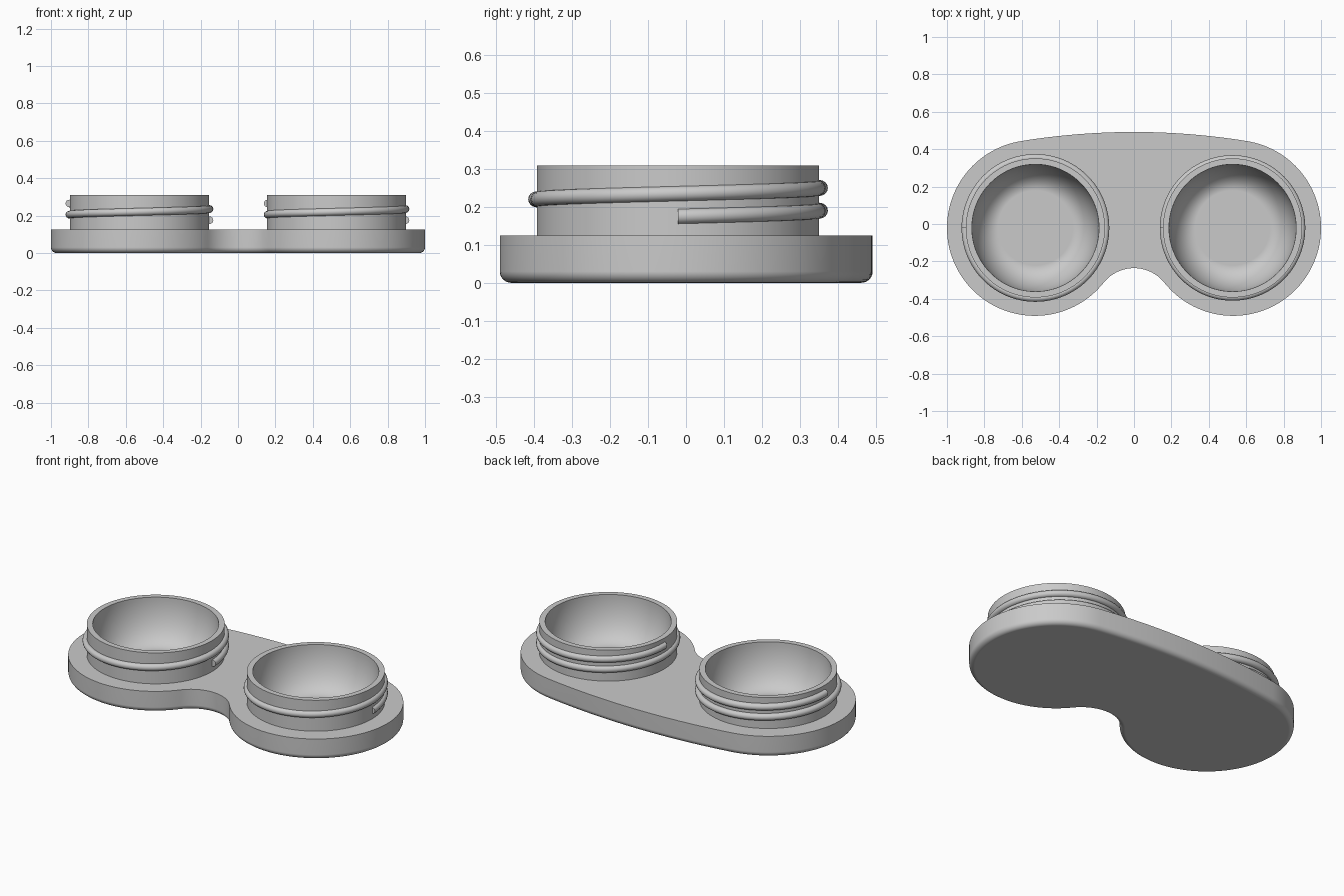
import bpy, bmesh
from math import sin, cos, pi, atan2
from mathutils import Vector

cube = bpy.data.objects.get("Cube")
if cube:
    bpy.data.objects.remove(cube)

GREY = (0.59, 0.59, 0.59, 1)
grey = bpy.data.materials.new("grey plastic")
grey.use_nodes = True
grey.diffuse_color = GREY
grey.node_tree.nodes["Principled BSDF"].inputs["Base Color"].default_value = GREY

LOBE_X, LOBE_Y, LOBE_R = 0.53, -0.021, 0.47
CUP_X, CUP_R, CUP_IN = 0.527, 0.372, 0.34
BASE_H, RIM_H = 0.125, 0.309
STEPS = 96


def arc(cx, cy, r, a0, a1, n):
    """Points along an arc, leaving out the last one."""
    return [(cx + r * cos(a0 + (a1 - a0) * i / n),
             cy + r * sin(a0 + (a1 - a0) * i / n)) for i in range(n)]


def loft(bm, rings):
    """Join consecutive closed rings of points with quads."""
    rows = [[bm.verts.new(p) for p in ring] for ring in rings]
    n = len(rows[0])
    for a, b in zip(rows, rows[1:]):
        for i in range(n):
            j = (i + 1) % n
            bm.faces.new((a[i], a[j], b[j], b[i]))
    return rows


def finish(name, bm):
    bmesh.ops.recalc_face_normals(bm, faces=bm.faces[:])
    mesh = bpy.data.meshes.new(name)
    bm.to_mesh(mesh)
    bm.free()
    mesh.materials.append(grey)
    obj = bpy.data.objects.new(name, mesh)
    bpy.context.collection.objects.link(obj)
    bpy.ops.object.select_all(action='DESELECT')
    obj.select_set(True)
    bpy.context.view_layer.objects.active = obj
    bpy.ops.object.shade_smooth_by_angle(angle=pi / 6)
    wn = obj.modifiers.new("Weighted normals", 'WEIGHTED_NORMAL')
    wn.keep_sharp = True


# Outline of tangent arcs: two lobes, shallow back bow, concave front notch
NOTCH_Y, NOTCH_R = -0.444, 0.208
BOW_Y, BOW_R = -3.268, 3.76
notch_a = atan2(LOBE_Y - NOTCH_Y, LOBE_X)
bow_a = atan2(LOBE_Y - BOW_Y, LOBE_X)


def outline(inset, z):
    r = LOBE_R - inset
    pts = arc(LOBE_X, LOBE_Y, r, notch_a - pi, bow_a, 80)
    pts += arc(0, BOW_Y, BOW_R - inset, bow_a, pi - bow_a, 24)
    pts += arc(-LOBE_X, LOBE_Y, r, pi - bow_a, 2 * pi - notch_a, 80)
    pts += arc(0, NOTCH_Y, NOTCH_R + inset, pi - notch_a, notch_a, 30)
    return [(x, y, z) for x, y in pts]


# Base plate with rounded bottom edge and openings for the cups
bm = bmesh.new()
FIL = 0.03
rings = [outline(FIL * (1 - sin(t)), FIL * (1 - cos(t)))
         for t in [pi / 2 * i / 6 for i in range(7)]]
rings.append(outline(0, BASE_H))
rows = loft(bm, rings)
bm.faces.new(rows[0])
top = rows[-1]
edges = [bm.edges.get((top[i - 1], top[i])) for i in range(len(top))]
for side in (-1, 1):
    hole = [bm.verts.new((x, y, BASE_H))
            for x, y in arc(side * CUP_X, LOBE_Y, CUP_R, 0, 2 * pi, STEPS)]
    edges += [bm.edges.new((hole[i - 1], hole[i])) for i in range(STEPS)]
bmesh.ops.triangle_fill(bm, use_beauty=True, edges=edges, normal=Vector((0, 0, 1)))
finish("base_plate", bm)

# Cup profile: outer wall, rim, then an elliptical bowl down to a flat floor
FLOOR, BOWL = 0.06, 0.14
profile = [(CUP_R, BASE_H - 0.005), (CUP_R, RIM_H)]
profile += [(CUP_IN - BOWL * (1 - cos(t)), RIM_H - (RIM_H - FLOOR) * sin(t))
            for t in [pi / 2 * i / 20 for i in range(21)]]

# Thread path: one and a half rising turns
TURNS, PITCH, START, THREAD_R = 1.5, 0.06, 0.175, 0.02

for side, label, thread_path in ((-1, "right", 0.375), (1, "left", 0.369)):
    cx = side * CUP_X
    bm = bmesh.new()
    rows = loft(bm, [[(x, y, z) for x, y in arc(cx, LOBE_Y, r, 0, 2 * pi, STEPS)]
                     for r, z in profile])
    bm.faces.new(rows[-1])
    finish(label + "_cup", bm)

    bm = bmesh.new()
    rings = []
    count = int(STEPS * TURNS)
    for i in range(count + 1):
        a = 2 * pi * TURNS * i / count
        z = START + PITCH * TURNS * i / count
        rings.append([(cx + cos(a) * (thread_path + u),
                       LOBE_Y + sin(a) * (thread_path + u), z + v)
                      for u, v in arc(0, 0, THREAD_R, 0, 2 * pi, 16)])
    rows = loft(bm, rings)
    bm.faces.new(rows[0])
    bm.faces.new(rows[-1])
    finish(label + "_cup_thread", bm)
